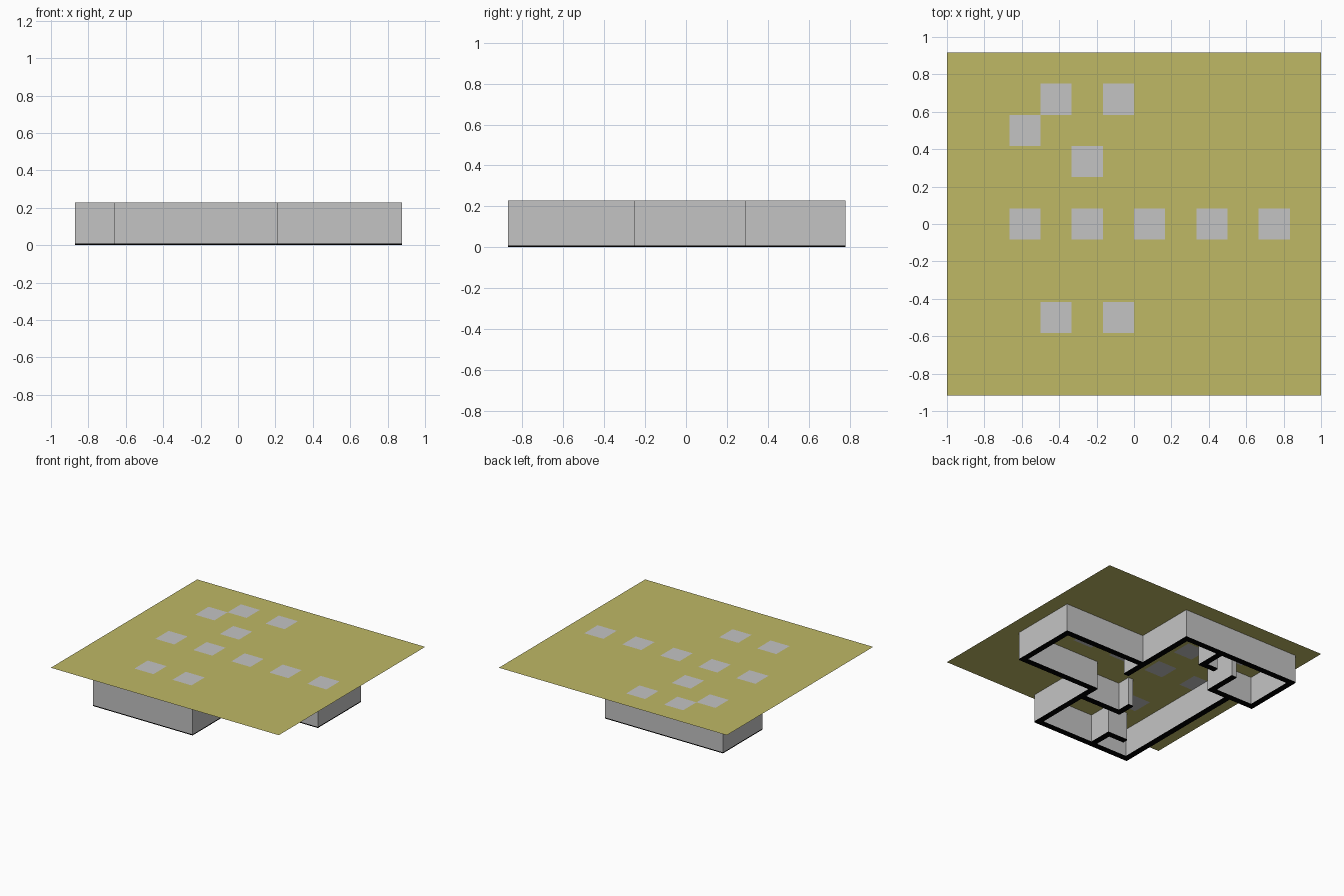
import bpy, bmesh
from mathutils import Matrix, Vector

cube = bpy.data.objects.get("Cube")
if cube:
    bpy.data.objects.remove(cube, do_unlink=True)


def material(name, rgb):
    m = bpy.data.materials.new(name)
    m.use_nodes = True
    m.diffuse_color = (*rgb, 1)
    m.node_tree.nodes["Principled BSDF"].inputs["Base Color"].default_value = (*rgb, 1)
    return m


GREY = material("wall grey", (0.55, 0.55, 0.55))
YELLOW = material("sheet yellow", (0.52, 0.48, 0.13))
BLACK = material("base black", (0, 0, 0))

TOP, BASE, THICK, CELL = 0.23, 0.008, 0.043, 1 / 6


def finish(name, bm, *mats):
    mesh = bpy.data.meshes.new(name)
    bm.to_mesh(mesh)
    bm.free()
    for m in mats:
        mesh.materials.append(m)
    ob = bpy.data.objects.new(name, mesh)
    bpy.context.collection.objects.link(ob)
    return ob


def wall_run(name, path, z0, z1, mat):
    """Boxes along a right-angled centre line, overlapping at the corners."""
    bm = bmesh.new()
    for a, b in zip(path, path[1:]):
        a, b = Vector(a), Vector(b)
        mid = (a + b) / 2
        size = (abs(b.x - a.x) + THICK, abs(b.y - a.y) + THICK, z1 - z0)
        place = Matrix.Translation((mid.x, mid.y, (z0 + z1) / 2)) @ Matrix.Diagonal((*size, 1))
        bmesh.ops.create_cube(bm, size=1, matrix=place)
    return finish(name, bm, mat)


# Walls, as centre lines of the rooms
runs = {
    "north_room": [(0.14, 0.1), (0.14, 0.76), (-0.85, 0.76), (-0.85, 0.31),
                   (-0.475, 0.31), (-0.475, 0.54)],
    "south_and_east_rooms": [(-0.64, 0.31), (-0.64, -0.85), (0.19, -0.85), (0.19, -0.23),
                             (0.855, -0.23), (0.855, 0.27), (0.14, 0.27)],
    "hall_partition": [(0.19, -0.37), (-0.17, -0.37), (-0.17, -0.26)],
    "closet_partition": [(-0.315, -0.85), (-0.315, -0.66), (-0.45, -0.66)],
    "north_partition": [(-0.19, 0.76), (-0.19, 0.55), (-0.29, 0.55)],
}
for name, path in runs.items():
    wall_run(name + "_walls", path, BASE, TOP - 0.0015, GREY)
    wall_run(name + "_base", path, 0, BASE, BLACK)

# Flat sheet of square cells; some cells are grey (column, row from the front left)
grey_cells = {(3, 9), (5, 9), (2, 8), (4, 7), (3, 2), (5, 2)}
grey_cells |= {(col, 5) for col in range(2, 11, 2)}
bm = bmesh.new()
COLS, ROWS = 12, 11
grid = [[bm.verts.new(((c - COLS / 2) * CELL, (r - ROWS / 2) * CELL, TOP))
         for r in range(ROWS + 1)] for c in range(COLS + 1)]
for c in range(COLS):
    for r in range(ROWS):
        f = bm.faces.new((grid[c][r], grid[c + 1][r], grid[c + 1][r + 1], grid[c][r + 1]))
        f.material_index = int((c, r) in grey_cells)
finish("top_sheet", bm, YELLOW, GREY)
